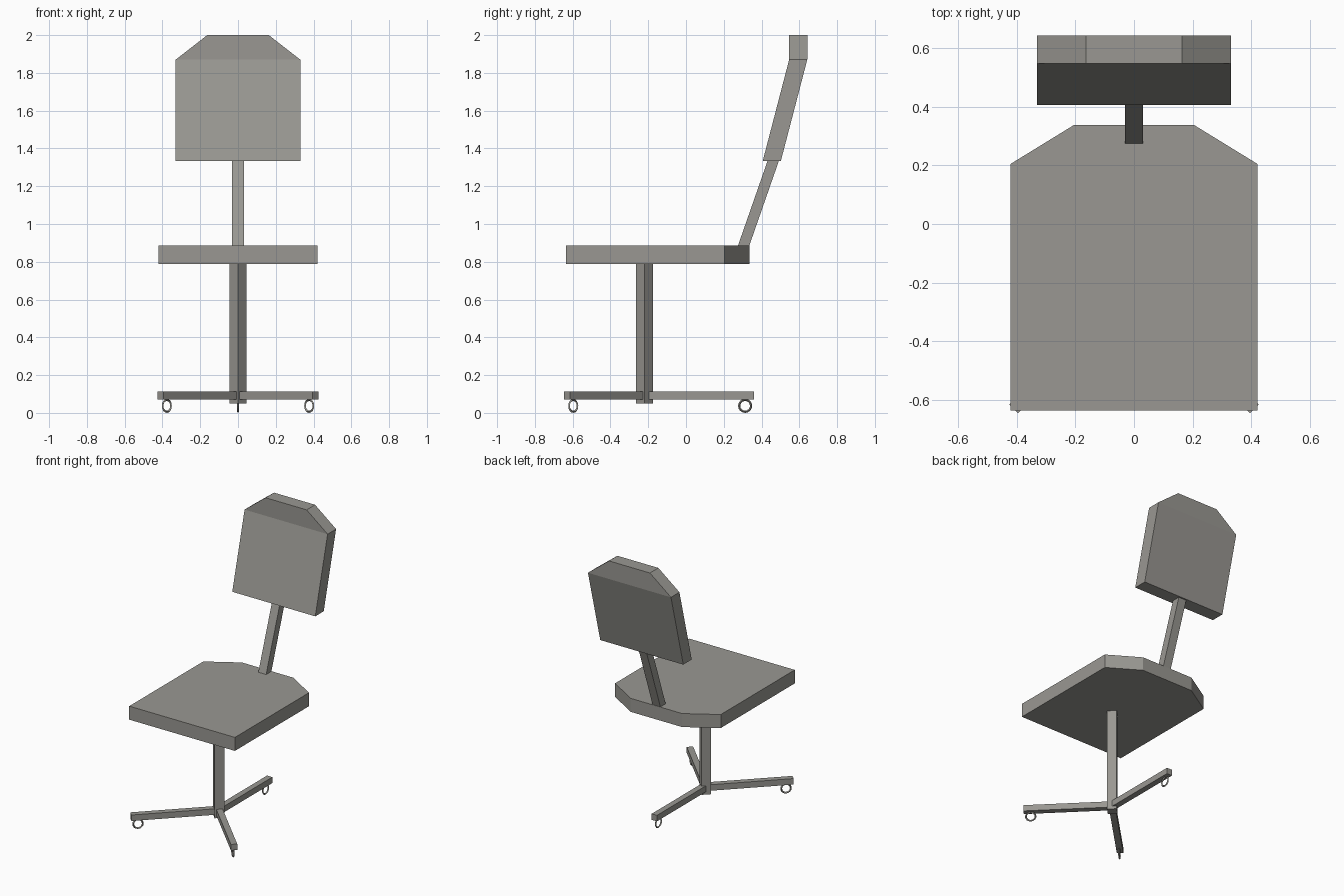
import bpy, bmesh, math
from mathutils import Matrix, Vector

if "Cube" in bpy.data.objects:
    bpy.data.objects.remove(bpy.data.objects["Cube"])

grey = bpy.data.materials.new("warm grey")
grey.diffuse_color = (0.32, 0.313, 0.288, 1)
grey.use_nodes = True
grey.node_tree.nodes["Principled BSDF"].inputs["Base Color"].default_value = grey.diffuse_color

HUB_Y = -0.22


def finish(bm, name):
    bmesh.ops.recalc_face_normals(bm, faces=bm.faces)
    mesh = bpy.data.meshes.new(name)
    bm.to_mesh(mesh)
    bm.free()
    mesh.materials.append(grey)
    obj = bpy.data.objects.new(name, mesh)
    bpy.context.collection.objects.link(obj)
    return obj


def prism(name, points, offset):
    """Extrude a flat outline along an offset vector."""
    bm = bmesh.new()
    face = bm.faces.new([bm.verts.new(p) for p in points])
    ext = bmesh.ops.extrude_face_region(bm, geom=[face])
    verts = [g for g in ext["geom"] if isinstance(g, bmesh.types.BMVert)]
    bmesh.ops.translate(bm, verts=verts, vec=Vector(offset))
    return finish(bm, name)


def loft(name, sections):
    """Join rectangular sections given as (z, half width, y front, y back)."""
    bm = bmesh.new()
    rings = [[bm.verts.new(p) for p in ((-w, y0, z), (w, y0, z), (w, y1, z), (-w, y1, z))]
             for z, w, y0, y1 in sections]
    for a, b in zip(rings, rings[1:]):
        for i in range(4):
            j = (i + 1) % 4
            bm.faces.new((a[i], a[j], b[j], b[i]))
    bm.faces.new(rings[0])
    bm.faces.new(rings[-1])
    return finish(bm, name)


# Seat with clipped rear corners
half = [(0.42, -0.635), (0.42, 0.205), (0.205, 0.337)]
outline = half + [(-x, y) for x, y in reversed(half)]
prism("seat", [(x, y, 0.788) for x, y in outline], (0, 0, 0.097))

# Leaning support and backrest with an upright tapered top
loft("back_support", [(0.885, 0.031, 0.275, 0.335), (1.335, 0.031, 0.432, 0.492)])
loft("backrest", [(1.333, 0.33, 0.406, 0.502),
                  (1.87, 0.33, 0.546, 0.642),
                  (2.0, 0.163, 0.546, 0.642)])

# Square column turned corner-forward
r = 0.045
prism("column", [(r, HUB_Y, 0.05), (0, HUB_Y + r, 0.05), (-r, HUB_Y, 0.05), (0, HUB_Y - r, 0.05)],
      (0, 0, 0.74))

# Three legs, each with a ring caster in line with the leg
for label, angle in (("rear", 90), ("front_left", 225), ("front_right", 315)):
    place = Matrix.Translation((0, HUB_Y, 0)) @ Matrix.Rotation(math.radians(angle), 4, 'Z')
    w = 0.021
    leg = prism(label + "_leg", [(0, -w, 0.07), (0.58, -w, 0.07), (0.58, w, 0.07), (0, w, 0.07)],
                (0, 0, 0.043))
    leg.matrix_world = place

    bm = bmesh.new()
    n, m = 16, 4
    R, t = 0.0315, 0.006
    grid = []
    for i in range(n):
        a = 2 * math.pi * i / n
        ring = []
        for k in range(m):
            b = 2 * math.pi * k / m
            d = R + t * math.cos(b)
            ring.append(bm.verts.new((0.533 + d * math.cos(a), t * math.sin(b),
                                      0.0375 + d * math.sin(a))))
        grid.append(ring)
    for i in range(n):
        for k in range(m):
            p, q = grid[i], grid[(i + 1) % n]
            bm.faces.new((p[k], q[k], q[(k + 1) % m], p[(k + 1) % m]))
    finish(bm, label + "_caster").matrix_world = place
